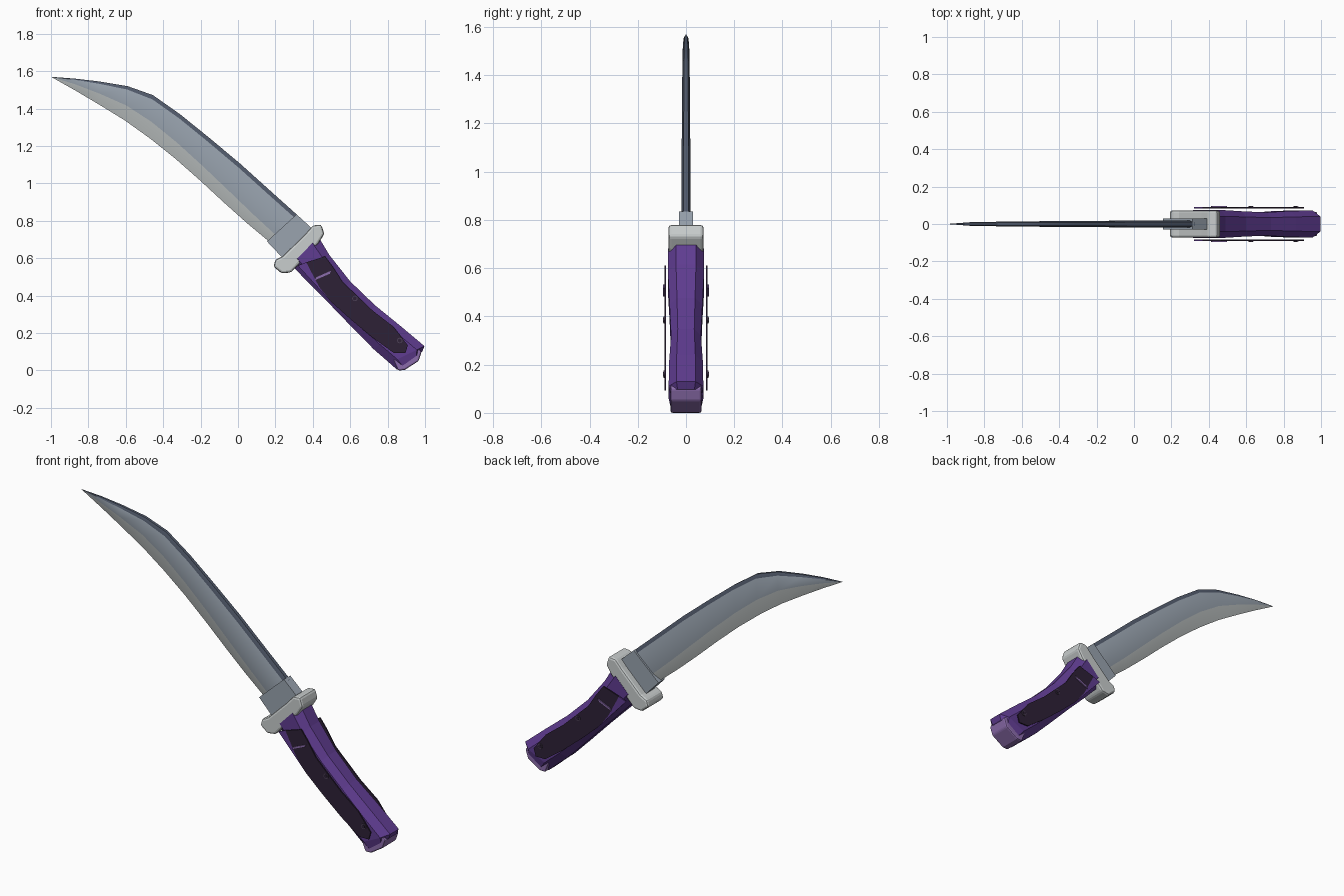
import bpy, bmesh, math

if "Cube" in bpy.data.objects:
    bpy.data.objects.remove(bpy.data.objects["Cube"])


def material(name, rgb):
    m = bpy.data.materials.new(name)
    m.diffuse_color = (*rgb, 1)
    m.use_nodes = True
    m.node_tree.nodes["Principled BSDF"].inputs["Base Color"].default_value = m.diffuse_color
    return m


STEEL = material("blade_steel", (0.32, 0.37, 0.43))
EDGE = material("sharp_edge", (0.47, 0.50, 0.50))
SPINE = material("dark_spine", (0.085, 0.105, 0.15))
GUARD = material("pale_metal", (0.58, 0.61, 0.61))
PURPLE = material("purple_grip", (0.115, 0.045, 0.28))
LILAC = material("lilac", (0.26, 0.15, 0.41))
DARK = material("dark_plum", (0.027, 0.015, 0.037))
SCREW = material("screw_grey", (0.07, 0.05, 0.09))


def finish(name, bm, mats, bevel=0.0, smooth=False):
    bmesh.ops.recalc_face_normals(bm, faces=bm.faces)
    me = bpy.data.meshes.new(name)
    bm.to_mesh(me)
    bm.free()
    ob = bpy.data.objects.new(name, me)
    bpy.context.collection.objects.link(ob)
    for m in mats:
        me.materials.append(m)
    if bevel:
        mod = ob.modifiers.new("bevel", 'BEVEL')
        mod.width, mod.segments, mod.limit_method = bevel, 2, 'ANGLE'
    if smooth:
        bpy.context.view_layer.objects.active = ob
        ob.select_set(True)
        bpy.ops.object.shade_smooth_by_angle(angle=math.radians(22))
        ob.select_set(False)
    return ob


def plate(name, outline, y0, y1, mat, bevel=0.0):
    """Extrude an x-z outline from y0 to y1."""
    bm = bmesh.new()
    a = [bm.verts.new((x, y0, z)) for x, z in outline]
    b = [bm.verts.new((x, y1, z)) for x, z in outline]
    bm.faces.new(a)
    bm.faces.new(b[::-1])
    for i in range(len(a)):
        j = (i + 1) % len(a)
        bm.faces.new((a[i], b[i], b[j], a[j]))
    return finish(name, bm, [mat], bevel)


def loft(name, rings, mats, index=lambda k: 0, tip=None, smooth=False):
    """Skin closed rings; index(k) gives the material of strip k."""
    bm = bmesh.new()
    rows = [[bm.verts.new(p) for p in r] for r in rings]
    n = len(rows[0])
    t = bm.verts.new(tip) if tip else None
    for k in range(n):
        j = (k + 1) % n
        for r, s in zip(rows, rows[1:]):
            bm.faces.new((r[k], r[j], s[j], s[k])).material_index = index(k)
        if t:
            bm.faces.new((t, rows[0][j], rows[0][k])).material_index = index(k)
    if not t:
        bm.faces.new(rows[0])
    bm.faces.new(rows[-1])
    return finish(name, bm, mats, smooth=smooth)


def section(low, high, profile):
    """Ring across the line low-high; profile holds (fraction, y)."""
    return [(low[0] + (high[0] - low[0]) * f, y, low[1] + (high[1] - low[1]) * f)
            for f, y in profile]


# Blade: edge point, spine point, bevel fraction, half thickness
blade = [
    ((-.87, 1.497), (-.87, 1.56), .52, .010),
    ((-.74, 1.42), (-.74, 1.545), .48, .012),
    ((-.605, 1.337), (-.59, 1.52), .44, .014),
    ((-.47, 1.24), (-.455, 1.472), .39, .015),
    ((-.337, 1.134), (-.31, 1.37), .36, .016),
    ((-.203, 1.016), (-.155, 1.245), .33, .017),
    ((-.07, .893), (.01, 1.107), .30, .018),
    ((.05, .786), (.17, .963), .27, .018),
    ((.165, .69), (.325, .824), .24, .019),
    ((.21, .645), (.37, .779), .24, .019),
]
rings = [section(e, s, [(0, 0), (f, -t), (.90, -t), (1, -t * .55),
                        (1, t * .55), (.90, t), (f, t)])
         for e, s, f, t in blade]
loft("blade", rings, [STEEL, EDGE, SPINE],
     lambda k: (1, 0, 2, 2, 2, 0, 1)[k], (-1, 0, 1.57), smooth=True)

# Collar and guard
plate("blade_collar", [(.155, .69), (.313, .835), (.40, .755), (.24, .60)],
      -.029, .029, STEEL)
plate("guard", [(.40, .775), (.445, .78), (.462, .73), (.43, .68), (.285, .525),
                (.235, .518), (.19, .555), (.20, .592), (.24, .612), (.36, .73)],
      -.073, .073, GUARD, bevel=.012)

# Grip: belly point, back point, half thickness
grip = [
    ((.285, .565), (.43, .715), .074),
    ((.375, .47), (.49, .615), .075),
    ((.492, .353), (.60, .476), .068),
    ((.626, .214), (.733, .348), .062),
    ((.727, .112), (.866, .24), .070),
    ((.81, .04), (.997, .13), .072),
    ((.85, .004), (.985, .10), .064),
]
rings = [section(b, t, [(0, -h * .5), (.22, -h), (.78, -h), (1, -h * .55),
                        (1, h * .55), (.78, h), (.22, h), (0, h * .5)])
         for b, t, h in grip]
loft("grip", rings, [PURPLE])

# Pommel cap
plate("pommel", [(.93, .15), (.982, .10), (.965, .05), (.89, .002),
                 (.855, 0), (.83, .06)], -.064, .064, LILAC, bevel=.008)

# Side panels, trims, bars and screws on both sides
panel = [(.365, .578), (.465, .61), (.51, .55), (.56, .472), (.72, .32),
         (.83, .235), (.908, .135), (.895, .092), (.835, .092), (.72, .175),
         (.60, .275), (.50, .365), (.435, .445)]
trim = [(.32, .56), (.365, .578), (.435, .445), (.50, .365)]
bar = [(.412, .483), (.418, .498), (.497, .533), (.491, .517)]
for side, s in (("front", -1), ("back", 1)):
    plate(side + "_panel", panel, s * .083, s * .090, DARK)
    plate(side + "_panel_trim", trim, s * .083, s * .090, PURPLE)
    plate(side + "_bar", bar, s * .088, s * .096, LILAC)
    for i, (x, z) in enumerate([(.625, .385), (.865, .16)]):
        for part, r, y, mat in (("rim", .015, .094, SCREW), ("core", .010, .096, DARK)):
            ring = [(x + r * math.cos(a * math.tau / 12),
                     z + r * math.sin(a * math.tau / 12)) for a in range(12)]
            plate(f"{side}_screw_{part}_{i + 1}", ring, s * .088, s * y, mat)
